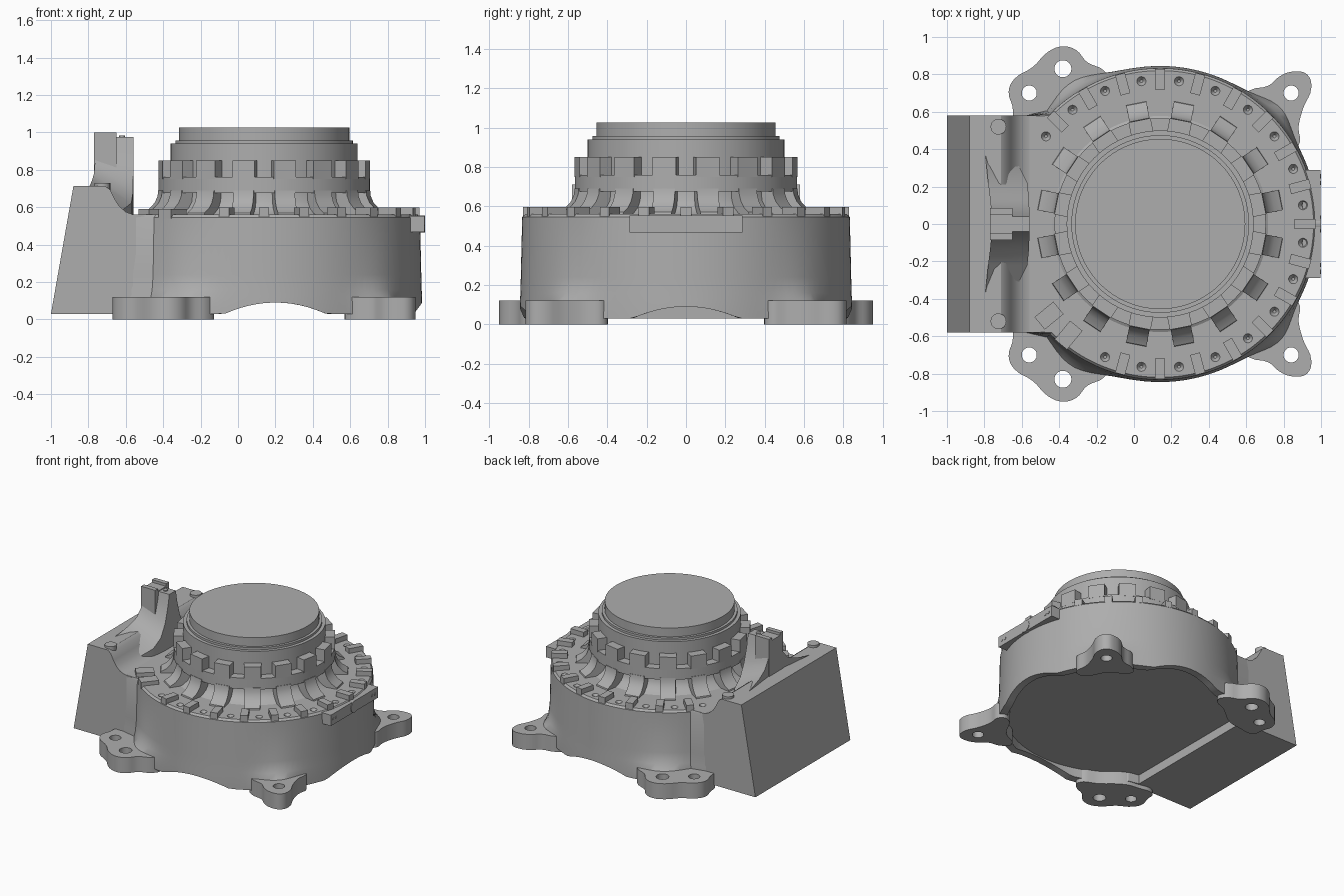
import bpy, bmesh, math
from mathutils import Matrix, Vector

if "Cube" in bpy.data.objects:
    bpy.data.objects.remove(bpy.data.objects["Cube"])

CX = 0.14  # tower axis
grey = bpy.data.materials.new("cast grey")
grey.diffuse_color = (0.42, 0.42, 0.42, 1)
grey.use_nodes = True
grey.node_tree.nodes["Principled BSDF"].inputs["Base Color"].default_value = grey.diffuse_color


def finish(name, bm):
    bmesh.ops.recalc_face_normals(bm, faces=bm.faces)
    me = bpy.data.meshes.new(name)
    bm.to_mesh(me)
    bm.free()
    me.materials.append(grey)
    ob = bpy.data.objects.new(name, me)
    bpy.context.collection.objects.link(ob)
    return ob


def rings(bm, loops, cap=True):
    """Skin a list of equal-length closed loops and cap both ends."""
    vs = [[bm.verts.new(p) for p in lp] for lp in loops]
    n = len(vs[0])
    for a, b in zip(vs, vs[1:]):
        for i in range(n):
            bm.faces.new((a[i], a[(i + 1) % n], b[(i + 1) % n], b[i]))
    if cap:
        bm.faces.new(vs[0])
        bm.faces.new(vs[-1])


def prism(bm, pts, half, deg=0, cx=0, cy=0):
    """Profile (r, z) given a width across, turned about a vertical axis."""
    m = Matrix.Translation((cx, cy, 0)) @ Matrix.Rotation(math.radians(deg), 4, 'Z')
    rings(bm, [[m @ Vector((r, s * half, z)) for r, z in pts] for s in (-1, 1)])


def rect(r0, r1, z0, z1):
    return [(r0, z0), (r1, z0), (r1, z1), (r0, z1)]


def cyl(bm, loc, r1, r2, depth, rot=None, seg=20):
    m = Matrix.Translation(loc) @ (rot or Matrix())
    bmesh.ops.create_cone(bm, cap_ends=True, segments=seg, radius1=r1, radius2=r2, depth=depth, matrix=m)


# main round housing: hollow underneath, arched lower rim, flared over the feet
def rim_z(x, y):
    t = y if x > 0.6 else x - 0.2
    near = x > 0.6 or abs(y) > 0.6
    return 0.03 + (max(0, 0.06 * (1 - (t / 0.27) ** 2)) if near else 0)


def outline(r, z, bump=0.0, left=-0.6, ly=0.575):
    out = []
    for i in range(97):
        a = -135 + 270 * i / 96
        rr = r + bump * sum(math.exp(-((abs(a) - c) / w) ** 2) for c, w in ((44, 9), (122, 11)))
        x, y = CX + rr * math.cos(math.radians(a)), rr * math.sin(math.radians(a))
        out.append((x, y, rim_z(x, y) if z is None else z))
    for y in (ly, -ly):
        out.append((left, y, 0.03 if z is None else z))
    return out


bm = bmesh.new()
rings(bm, [outline(0.79, 0.1, 0, -0.55, 0.53), outline(0.79, None, 0, -0.55, 0.53),
           outline(0.845, None, 0.05), outline(0.844, 0.12, 0.05), outline(0.842, 0.16, 0.02),
           outline(0.84, 0.24), outline(0.833, 0.545), outline(0.82, 0.56)])
housing = finish("housing", bm)

# countersunk bolt holes round the deck
bm = bmesh.new()
for k in range(18):
    a = math.radians(-112.5 + 15 * k)
    cyl(bm, (CX + 0.77 * math.cos(a), 0.77 * math.sin(a), 0.55), 0.008, 0.028, 0.03, seg=14)
cutter = finish("bolt_hole_cutter", bm)
cutter.hide_render = True
mod = housing.modifiers.new("holes", 'BOOLEAN')
mod.object = cutter
mod.solver = 'EXACT'
dg = bpy.context.evaluated_depsgraph_get()
new = bpy.data.meshes.new_from_object(housing.evaluated_get(dg))
housing.modifiers.clear()
housing.data = new
bpy.data.objects.remove(cutter)

# rear box with sloped back and curved ramp down to the deck
bm = bmesh.new()
prism(bm, [(-1, 0.03), (-0.88, 0.712), (-0.71, 0.712), (-0.685, 0.695), (-0.66, 0.645), (-0.635, 0.605),
           (-0.6, 0.575), (-0.56, 0.56), (-0.5, 0.556), (-0.5, 0.03)], 0.58)
finish("rear_box", bm)

# locating pins on the rear box
bm = bmesh.new()
for s in (-1, 1):
    cyl(bm, (-0.725, s * 0.52, 0.645), 0.042, 0.042, 0.17)
finish("locating_pins", bm)

# flared web sweeping up to the upright post
half = [(0.42, 0.705, -0.8, -0.66), (0.32, 0.72, -0.79, -0.62), (0.22, 0.745, -0.78, -0.57),
        (0.14, 0.78, -0.77, -0.562), (0.09, 0.84, -0.765, -0.56), (0.055, 0.92, -0.76, -0.56), (0.04, 0.975, -0.76, -0.56)]
full = [(-y, h, a, b) for y, h, a, b in half] + half[::-1]
bm = bmesh.new()
rings(bm, [[(a, y, 0.5), (b, y, 0.5), (b, y, 0.56 + (h - 0.705) * 1.55 if h < 0.96 else h), (a, y, h)]
           for y, h, a, b in full])
finish("post_web", bm)

# upright post with two ears
bm = bmesh.new()
prism(bm, rect(-0.77, -0.65, 0.7, 0.98), 0.085)
for s in (-1, 1):
    prism(bm, rect(-0.77, -0.65, 0.97, 1.0), 0.018, 0, 0, s * 0.067)
cyl(bm, (-0.62, 0, 0.975), 0.016, 0.016, 0.016)
finish("post", bm)

# turned tower
profile = [(0.6, 0.55), (0.56, 0.568), (0.525, 0.595), (0.505, 0.63), (0.5, 0.675), (0.565, 0.675), (0.565, 0.76),
           (0.5, 0.76), (0.5, 0.94), (0.475, 0.94), (0.475, 0.957), (0.455, 0.957), (0.455, 1.025)]
bm = bmesh.new()
rings(bm, [[(CX + r * math.cos(math.tau * i / 96), r * math.sin(math.tau * i / 96), z) for i in range(96)]
           for r, z in profile])
finish("tower", bm)

# upper teeth and flared lower buttresses round the tower
teeth, butts = bmesh.new(), bmesh.new()
for k in range(16):
    a = 11.25 + 22.5 * k
    prism(teeth, rect(0.48, 0.565, 0.75, 0.85), 0.06, a, CX)
    prism(butts, [(0.48, 0.55), (0.66, 0.55), (0.655, 0.57), (0.615, 0.592), (0.585, 0.625),
                  (0.57, 0.66), (0.567, 0.69), (0.48, 0.69)], 0.055, a, CX)
finish("upper_teeth", teeth)
finish("lower_buttresses", butts)

# deck blocks, with two wider ones at the front left
bm = bmesh.new()
for k in range(17):
    prism(bm, rect(0.718, 0.83, 0.54, 0.597), 0.027, -105 + 15 * k, CX)
for a in (219.5, 230.5):
    prism(bm, rect(0.705, 0.835, 0.54, 0.59), 0.043, a, CX)
finish("deck_blocks", bm)

# side bracket with central boss and small screws
bm = bmesh.new()
prism(bm, rect(0.9, 0.996, 0.468, 0.552), 0.288)
turn = Matrix.Rotation(math.radians(90), 4, 'Y')
cyl(bm, (0.97, 0, 0.51), 0.045, 0.045, 0.06, turn, 28)
for y in (-0.255, -0.22, 0.22, 0.255):
    cyl(bm, (0.99, y, 0.51), 0.011, 0.011, 0.018, turn, 12)
finish("side_bracket", bm)


# mounting feet: smooth outlines with bolt holes
def foot(name, pts, holes, s):
    cu = bpy.data.curves.new(name, 'CURVE')
    cu.dimensions, cu.fill_mode, cu.extrude, cu.resolution_u = '2D', 'BOTH', 0.06, 4
    circles = [[(x + r * math.cos(k * math.pi / 4), y + r * math.sin(k * math.pi / 4)) for k in range(8)]
               for x, y, r in holes]
    for loop in [pts] + circles:
        sp = cu.splines.new('BEZIER')
        sp.bezier_points.add(len(loop) - 1)
        sp.use_cyclic_u = True
        for bp, (x, y) in zip(sp.bezier_points, loop):
            bp.co = (x, s * y, 0)
            bp.handle_left_type = bp.handle_right_type = 'AUTO'
    tmp = bpy.data.objects.new(name + "_curve", cu)
    bpy.context.collection.objects.link(tmp)
    me = bpy.data.meshes.new_from_object(tmp.evaluated_get(bpy.context.evaluated_depsgraph_get()))
    bpy.data.objects.remove(tmp)
    bm = bmesh.new()
    bm.from_mesh(me)
    bmesh.ops.remove_doubles(bm, verts=bm.verts, dist=1e-4)
    bmesh.ops.translate(bm, verts=bm.verts, vec=(0, 0, 0.06))
    finish(name, bm)


right_foot = [(0.57, 0.66), (0.62, 0.715), (0.72, 0.74), (0.78, 0.79), (0.85, 0.815), (0.925, 0.80), (0.948, 0.73),
              (0.905, 0.62), (0.88, 0.52), (0.88, 0.42), (0.82, 0.40), (0.70, 0.56)]
left_foot = [(-0.13, 0.76), (-0.16, 0.82), (-0.25, 0.865), (-0.31, 0.93), (-0.38, 0.95), (-0.46, 0.92), (-0.54, 0.84),
             (-0.64, 0.775), (-0.67, 0.71), (-0.65, 0.63), (-0.63, 0.55), (-0.5, 0.55), (-0.4, 0.57), (-0.25, 0.68)]
for s, side in ((1, "back"), (-1, "front")):
    foot(side + "_right_foot", right_foot, [(0.84, 0.70, 0.04)], s)
    foot(side + "_left_foot", left_foot, [(-0.56, 0.70, 0.04), (-0.38, 0.83, 0.045)], s)

# smooth curved surfaces, keep hard edges
bpy.ops.object.select_all(action='SELECT')
bpy.context.view_layer.objects.active = housing
bpy.ops.object.shade_smooth_by_angle(angle=math.radians(30))
